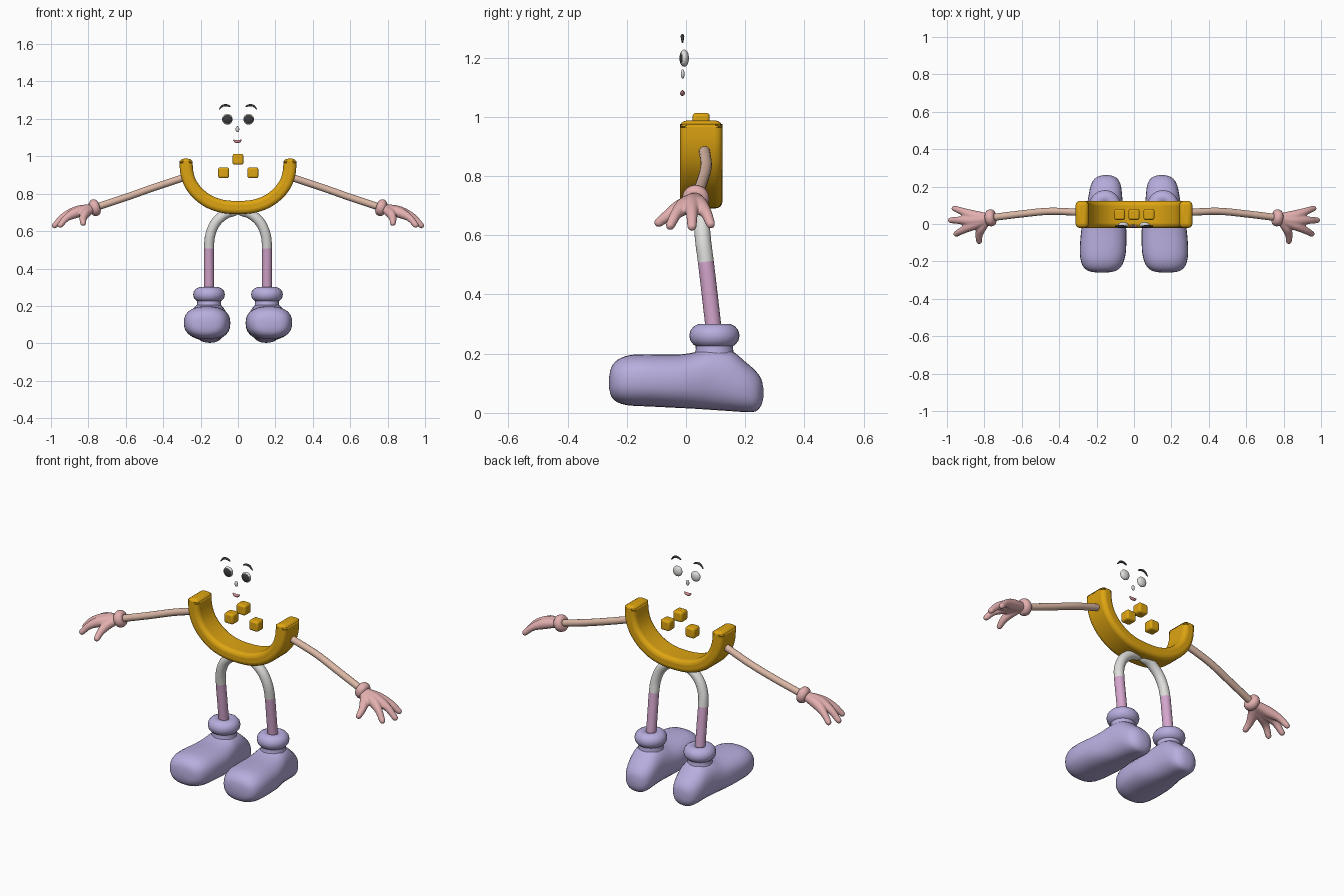
import bpy, bmesh, math
from mathutils import Vector, Matrix

if "Cube" in bpy.data.objects:
    bpy.data.objects.remove(bpy.data.objects["Cube"])


def material(name, rgb):
    m = bpy.data.materials.new(name)
    m.diffuse_color = (*rgb, 1)
    m.use_nodes = True
    m.node_tree.nodes["Principled BSDF"].inputs["Base Color"].default_value = m.diffuse_color
    return m


GOLD = material("gold", (0.73, 0.376, 0.006))
LILAC = material("lilac", (0.48, 0.42, 0.73))
PINK = material("sock pink", (0.66, 0.38, 0.61))
WHITE = material("off white", (0.73, 0.73, 0.71))
SKIN = material("arm tan", (0.71, 0.48, 0.38))
HAND = material("hand pink", (0.77, 0.43, 0.43))
DARK = material("dark grey", (0.045, 0.045, 0.045))
LIP = material("lip pink", (0.62, 0.27, 0.29))


def finish(name, bm, mats, angle=40):
    bmesh.ops.recalc_face_normals(bm, faces=bm.faces)
    me = bpy.data.meshes.new(name)
    bm.to_mesh(me)
    bm.free()
    for m in mats:
        me.materials.append(m)
    ob = bpy.data.objects.new(name, me)
    bpy.context.collection.objects.link(ob)
    bpy.ops.object.select_all(action='DESELECT')
    ob.select_set(True)
    bpy.context.view_layer.objects.active = ob
    bpy.ops.object.shade_smooth_by_angle(angle=math.radians(angle))
    return ob


def spline(pts, steps):
    """Catmull-Rom samples through points of any dimension."""
    p = [Vector(q) for q in pts]
    p = [2 * p[0] - p[1]] + p + [2 * p[-1] - p[-2]]
    out = []
    for i in range(1, len(p) - 2):
        a, b, c, d = p[i - 1:i + 3]
        for k in range(steps):
            t = k / steps
            out.append(0.5 * (2 * b + (c - a) * t + (2 * a - 5 * b + 4 * c - d) * t * t
                              + (3 * b - a - 3 * c + d) * t ** 3))
    return out + [p[-2]]


def loft(bm, rings):
    vs = [[bm.verts.new(c) for c in r] for r in rings]
    n = len(vs[0])
    for a, b in zip(vs, vs[1:]):
        for i in range(n):
            j = (i + 1) % n
            bm.faces.new((a[i], a[j], b[j], b[i]))
    bm.faces.new(vs[0][::-1])
    bm.faces.new(vs[-1])


def tube(bm, pts, steps=4, n=16):
    """Round-ended tube; each point is (x, y, z, radius)."""
    path = [(Vector(q[:3]), q[3]) for q in spline(pts, steps)]
    (p0, r0), (p1, r1) = path[0], path[-1]
    d0 = (p0 - path[1][0]).normalized()
    d1 = (p1 - path[-2][0]).normalized()
    cap = [(0.5, 0.87), (0.85, 0.53), (0.98, 0.2)]
    path = ([(p0 + d0 * r0 * h, r0 * w) for h, w in reversed(cap)] + path
            + [(p1 + d1 * r1 * h, r1 * w) for h, w in cap])
    rings = []
    for i, (c, r) in enumerate(path):
        d = path[min(i + 1, len(path) - 1)][0] - path[max(i - 1, 0)][0]
        rot = d.to_track_quat('Z', 'Y')
        rings.append([c + rot @ Vector((r * math.cos(t), r * math.sin(t), 0))
                      for t in (math.tau * k / n for k in range(n))])
    loft(bm, rings)


def ring(name, center, major, minor, axis, mat, stretch=1.0):
    """Fat rounded cuff around an axis."""
    bm = bmesh.new()
    rot = Vector(axis).to_track_quat('Z', 'Y')
    n, m = 28, 14
    vs = [[bm.verts.new(Vector(center) + rot @ Vector((
        (major + minor * math.cos(b)) * math.cos(a),
        (major + minor * math.cos(b)) * math.sin(a),
        stretch * minor * math.sin(b))))
        for b in (math.tau * j / m for j in range(m))]
        for a in (math.tau * i / n for i in range(n))]
    for i in range(n):
        for j in range(m):
            k, l = (i + 1) % n, (j + 1) % m
            bm.faces.new((vs[i][j], vs[k][j], vs[k][l], vs[i][l]))
    return finish(name, bm, [mat], 180)


def ellipsoid(name, center, size, mats, rule=None):
    bm = bmesh.new()
    bmesh.ops.create_uvsphere(bm, u_segments=24, v_segments=16, radius=1)
    bm.transform(Matrix.Translation(center) @ Matrix.Diagonal((*size, 1))
                 @ Matrix.Rotation(math.pi / 2, 4, 'X'))
    if rule:
        for f in bm.faces:
            f.material_index = int(rule(f.calc_center_median()))
    return finish(name, bm, mats, 180)


# Body: U-shaped band extruded in depth, edges rounded
half = [(0, 0.726), (0.08, 0.732), (0.15, 0.755), (0.21, 0.797),
        (0.252, 0.85), (0.272, 0.905), (0.277, 0.95), (0.277, 0.987)]
mid = spline([(-x, z) for x, z in half[:0:-1]] + half, 3)
rings = []
for i, p in enumerate(mid):
    d = (mid[min(i + 1, len(mid) - 1)] - mid[max(i - 1, 0)]).normalized()
    nrm = Vector((-d.y, d.x)) * 0.035
    a, b = p + nrm, p - nrm
    rings.append([(a.x, -0.021, a.y), (b.x, -0.021, b.y), (b.x, 0.123, b.y), (a.x, 0.123, a.y)])
bm = bmesh.new()
loft(bm, rings)
body = finish("body_band", bm, [GOLD], 50)
bev = body.modifiers.new("round", 'BEVEL')
bev.width, bev.segments = 0.023, 4
bev.limit_method, bev.angle_limit = 'ANGLE', math.radians(50)
bev.use_clamp_overlap = False

# Small floating blocks
for i, (x, z) in enumerate([(0, 0.984), (-0.077, 0.912), (0.08, 0.912)]):
    bm = bmesh.new()
    bmesh.ops.create_cube(bm, size=0.058)
    bmesh.ops.translate(bm, verts=bm.verts, vec=(x, 0.051, z))
    block = finish(f"block_{i + 1}", bm, [GOLD], 50)
    bev = block.modifiers.new("round", 'BEVEL')
    bev.width, bev.segments = 0.011, 3

# Shoe sections: y, half width, bottom, top
SHOE = [(-0.26, 0.025, 0.085, 0.12), (-0.252, 0.07, 0.055, 0.155), (-0.23, 0.1, 0.035, 0.18),
        (-0.19, 0.117, 0.025, 0.195), (-0.13, 0.124, 0.022, 0.198), (-0.03, 0.12, 0.017, 0.197),
        (0.03, 0.11, 0.014, 0.205), (0.09, 0.098, 0.01, 0.222), (0.15, 0.09, 0.006, 0.212),
        (0.2, 0.082, 0.003, 0.173), (0.235, 0.067, 0.005, 0.142), (0.254, 0.043, 0.025, 0.115),
        (0.261, 0.015, 0.05, 0.085)]
# Finger paths: x, y, z, radius
FINGERS = [
    [(0.78, 0.035, 0.722, 0.022), (0.86, 0.045, 0.702, 0.029),
     (0.92, 0.068, 0.675, 0.02), (0.96, 0.083, 0.638, 0.016)],
    [(0.78, 0.03, 0.722, 0.024), (0.86, 0.02, 0.704, 0.031),
     (0.93, 0.02, 0.677, 0.021), (0.98, 0.02, 0.63, 0.016)],
    [(0.78, 0.025, 0.722, 0.022), (0.86, -0.004, 0.70, 0.029),
     (0.915, -0.033, 0.672, 0.02), (0.95, -0.053, 0.633, 0.016)],
    [(0.78, 0.025, 0.72, 0.022), (0.815, -0.02, 0.695, 0.026),
     (0.828, -0.06, 0.667, 0.02), (0.828, -0.092, 0.643, 0.016)]]

for side, s in (("left", -1), ("right", 1)):
    def flip(pts):
        return [(s * q[0], *q[1:]) for q in pts]

    # Leg: white above, pink sock below
    bm = bmesh.new()
    tube(bm, flip([(0.02, 0.052, 0.708, 0.027), (0.07, 0.052, 0.69, 0.027),
                   (0.12, 0.053, 0.645, 0.027), (0.148, 0.058, 0.58, 0.027),
                   (0.155, 0.067, 0.51, 0.027), (0.155, 0.08, 0.4, 0.027),
                   (0.155, 0.096, 0.26, 0.027)]), 5, 20)
    for f in bm.faces:
        f.material_index = int(f.calc_center_median().z < 0.508)
    finish(side + "_leg", bm, [WHITE, PINK], 60)

    # Shoe body, neck and cuff
    bm = bmesh.new()
    rings = []
    for y, w, lo, hi in spline(SHOE, 3):
        xc, e = 0.16 - 0.045 * y, 2 / 2.4
        rings.append([(s * (xc + w * math.copysign(abs(math.cos(t)) ** e, math.cos(t))), y,
                       (lo + hi) / 2 + (hi - lo) / 2
                       * math.copysign(abs(math.sin(t)) ** e, math.sin(t)))
                      for t in (math.tau * k / 28 for k in range(28))])
    loft(bm, rings)
    finish(side + "_shoe", bm, [LILAC], 80)
    bm = bmesh.new()
    loft(bm, [[(s * 0.155 + r * math.cos(t), 0.096 + r * math.sin(t), z)
               for t in (math.tau * k / 28 for k in range(28))]
              for z, r in [(0.13, 0.088), (0.17, 0.077), (0.195, 0.068), (0.215, 0.063), (0.245, 0.064)]])
    finish(side + "_shoe_neck", bm, [LILAC], 60)
    ring(side + "_shoe_cuff", (s * 0.155, 0.096, 0.261), 0.045, 0.04, (0, 0, 1), LILAC)

    # Arm and wrist cuff
    bm = bmesh.new()
    tube(bm, flip([(0.29, 0.062, 0.886, 0.019), (0.45, 0.068, 0.833, 0.019),
                   (0.6, 0.054, 0.78, 0.019), (0.77, 0.033, 0.724, 0.019)]), 5)
    finish(side + "_arm", bm, [SKIN], 60)
    ring(side + "_wrist_cuff", (s * 0.766, 0.033, 0.725), 0.024, 0.022,
         (s * 0.95, -0.1, -0.3), HAND, 1.15)

    # Hand: finger tubes fused into one soft shape
    bm = bmesh.new()
    for path in FINGERS:
        tube(bm, flip(path), 4, 14)
    hand = finish(side + "_hand", bm, [HAND], 180)
    rm = hand.modifiers.new("fuse", 'REMESH')
    rm.mode, rm.voxel_size, rm.use_smooth_shade = 'VOXEL', 0.005, True
    sm = hand.modifiers.new("soften", 'SMOOTH')
    sm.factor, sm.iterations = 0.5, 5

    # Eye with dark front, and eyebrow
    ex = s * 0.057
    ellipsoid(side + "_eye", (ex, -0.006, 1.198), (0.028, 0.016, 0.029), [WHITE, DARK],
              lambda c: c.y < -0.006 and math.hypot(c.x - ex, c.z - 1.198) < 0.0245)
    bm = bmesh.new()
    tube(bm, flip([(0.043, -0.012, 1.266, 0.004), (0.06, -0.012, 1.273, 0.006),
                   (0.082, -0.012, 1.27, 0.006), (0.1, -0.012, 1.252, 0.003)]), 4, 10)
    finish(side + "_eyebrow", bm, [DARK], 60)

# Nose and mouth
ellipsoid("nose", (-0.003, -0.011, 1.145), (0.01, 0.006, 0.016), [WHITE])
bm = bmesh.new()
tube(bm, [(-0.022, -0.012, 1.086, 0.004), (-0.012, -0.012, 1.08, 0.008),
          (0.006, -0.012, 1.08, 0.008), (0.016, -0.012, 1.086, 0.004)], 4, 10)
finish("mouth", bm, [LIP], 60)
